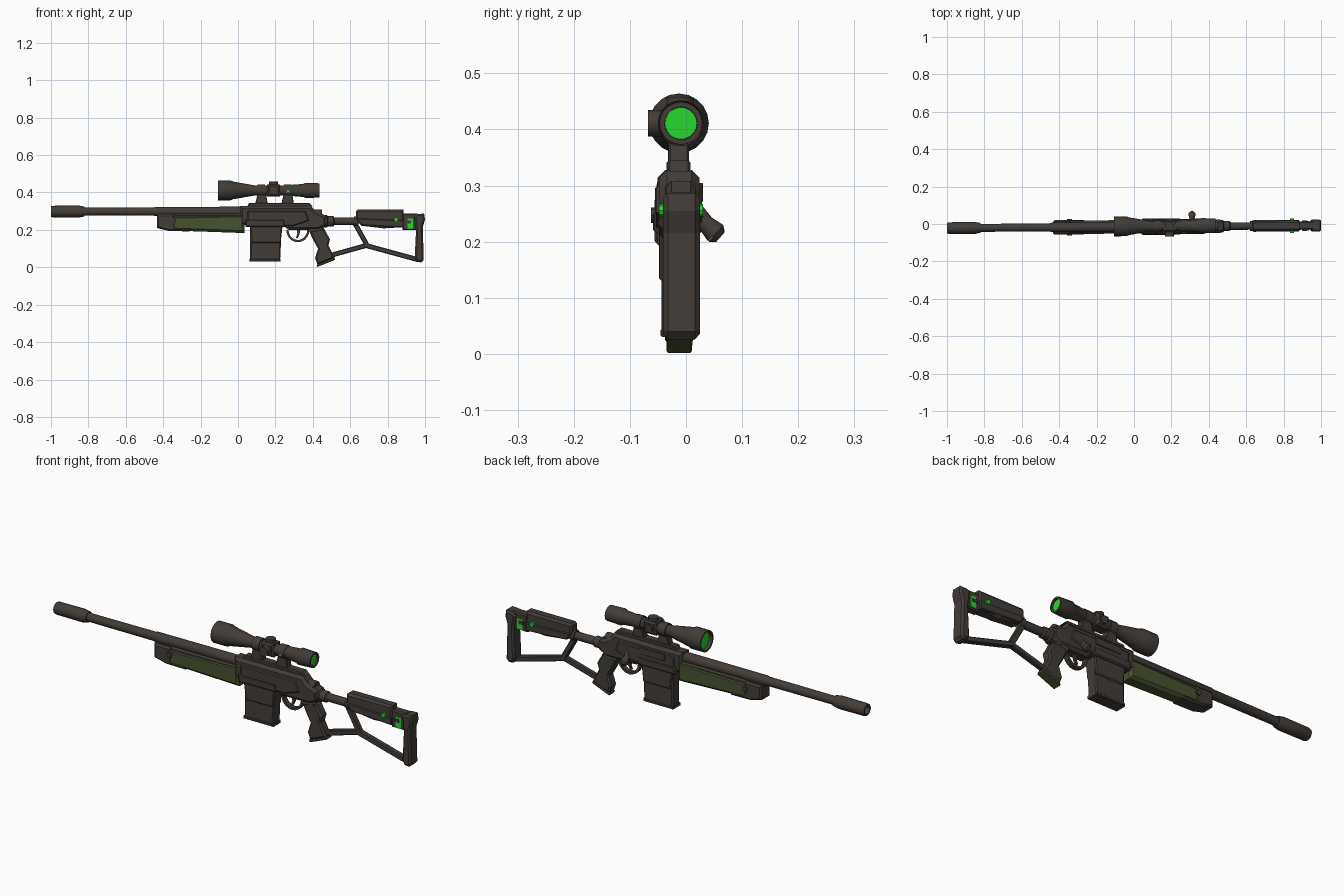
import bpy, bmesh, math
from mathutils import Vector


def material(name, rgb):
    m = bpy.data.materials.new(name)
    m.diffuse_color = (*rgb, 1)
    return m


DARK = material("dark_gunmetal", (0.055, 0.046, 0.039))
OLIVE = material("olive_green", (0.062, 0.085, 0.03))
GLOW = material("bright_green", (0.02, 0.68, 0.03))


def finish(name, bm, mat, smooth=False):
    # the whole rifle lies slightly skewed about the centre line
    for v in bm.verts:
        v.co.y += -0.015 + 0.007 * v.co.x
    bmesh.ops.recalc_face_normals(bm, faces=bm.faces)
    me = bpy.data.meshes.new(name)
    bm.to_mesh(me)
    bm.free()
    me.materials.append(mat)
    ob = bpy.data.objects.new(name, me)
    bpy.context.collection.objects.link(ob)
    if smooth:
        bpy.ops.object.select_all(action='DESELECT')
        ob.select_set(True)
        bpy.context.view_layer.objects.active = ob
        bpy.ops.object.shade_smooth_by_angle(angle=math.radians(35))
    return ob


def prism(name, pts, half, mat=DARK, chamfer=0.0, y=0.0):
    """Side profile (x, z) extruded to y +- half with chamfered rims."""
    bm = bmesh.new()
    f = bm.faces.new([bm.verts.new((x, y - half, z)) for x, z in pts])
    new = bmesh.ops.extrude_face_region(bm, geom=[f])["geom"]
    for v in new:
        if isinstance(v, bmesh.types.BMVert):
            v.co.y = y + half
    if chamfer:
        rims = [e for e in bm.edges if abs(e.verts[0].co.y - e.verts[1].co.y) < 1e-6]
        bmesh.ops.bevel(bm, geom=rims, offset=chamfer, segments=1, profile=0.5,
                        affect='EDGES', clamp_overlap=True)
    return finish(name, bm, mat)


def box(name, x0, x1, z0, z1, half, mat=DARK, chamfer=0.0, y=0.0):
    return prism(name, [(x0, z0), (x1, z0), (x1, z1), (x0, z1)], half, mat, chamfer, y)


def bar(name, a, b, width, half):
    a, b = Vector(a), Vector(b)
    n = (b - a).normalized()
    n = Vector((-n.y, n.x)) * width / 2
    return prism(name, [a + n, a - n, b - n, b + n], half, DARK, 0.004)


def lathe(name, prof, z, mat=DARK, segs=16, y=0.0):
    """Profile of (x, radius) turned about a lengthwise axis."""
    bm = bmesh.new()
    vs = [bm.verts.new((x, y, z + r)) for x, r in prof]
    es = [bm.edges.new(p) for p in zip(vs, vs[1:])]
    bmesh.ops.spin(bm, geom=vs + es, cent=(0, y, z), axis=(1, 0, 0),
                   angle=math.tau, steps=segs)
    bmesh.ops.remove_doubles(bm, verts=bm.verts, dist=1e-5)
    return finish(name, bm, mat, True)


def rod(name, a, b, r, mat=DARK, segs=12, r2=None):
    a, b = Vector(a), Vector(b)
    bm = bmesh.new()
    bmesh.ops.create_cone(bm, cap_ends=True, segments=segs, radius1=r,
                          radius2=r if r2 is None else r2, depth=(b - a).length)
    q = Vector((0, 0, 1)).rotation_difference(b - a)
    for v in bm.verts:
        v.co = q @ v.co + (a + b) / 2
    return finish(name, bm, mat, True)


# barrel and hollow muzzle
BZ = 0.298
lathe("barrel", [(-0.83, 0), (-0.83, 0.021), (-0.45, 0.022), (-0.44, 0.025),
                 (0.03, 0.026), (0.03, 0)], BZ)
lathe("muzzle", [(-0.93, 0), (-0.93, 0.018), (-1, 0.02), (-1, 0.028), (-0.99, 0.031),
                 (-0.85, 0.032), (-0.82, 0.026), (-0.82, 0)], BZ)

# handguard: dark core and front cap, green panels
prism("handguard_core", [(-0.43, 0.285), (0.03, 0.285), (0.03, 0.19), (-0.35, 0.2), (-0.43, 0.215)],
      0.031, DARK, 0.008)
prism("handguard_panel", [(-0.36, 0.275), (0.02, 0.283), (0.035, 0.27), (0.035, 0.183), (-0.36, 0.197)],
      0.036, OLIVE, 0.013)
prism("handguard_cap", [(-0.433, 0.282), (-0.34, 0.282), (-0.335, 0.215), (-0.26, 0.208),
                        (-0.26, 0.192), (-0.37, 0.194), (-0.433, 0.21)], 0.0385, DARK, 0.011)
for s, tag in ((-1, "front"), (1, "back")):
    rod("handguard_screw_" + tag, (-0.345, s * 0.03, 0.247), (-0.345, s * 0.045, 0.247), 0.014, DARK, 8)

# receiver
prism("receiver", [(0.01, 0.328), (0.39, 0.328), (0.415, 0.30), (0.475, 0.275), (0.475, 0.22),
                   (0.43, 0.2), (0.27, 0.2), (0.24, 0.225), (0.01, 0.225)], 0.036, DARK, 0.014)
prism("receiver_side_plate", [(0.05, 0.3), (0.36, 0.3), (0.38, 0.25), (0.3, 0.222), (0.05, 0.222)],
      0.041, DARK, 0.005)
box("ejection_port", 0.1, 0.24, 0.27, 0.305, 0.004, DARK, 0.002, 0.04)
box("magazine_well", 0.04, 0.25, 0.215, 0.255, 0.044, DARK, 0.006)
prism("magazine", [(0.065, 0.24), (0.235, 0.24), (0.225, 0.03), (0.065, 0.033)], 0.029, DARK, 0.006)
prism("magazine_collar", [(0.06, 0.24), (0.24, 0.24), (0.228, 0.13), (0.075, 0.13)], 0.034, DARK, 0.005)
box("magazine_floor", 0.062, 0.228, 0.03, 0.045, 0.031, DARK, 0.003)

# bolt handle on the far side
rod("bolt_arm", (0.31, 0.02, 0.275), (0.31, 0.055, 0.232), 0.01)
rod("bolt_knob", (0.31, 0.04, 0.24), (0.31, 0.066, 0.215), 0.013, DARK, 12, 0.02)
rod("bolt_knob_end", (0.31, 0.066, 0.215), (0.31, 0.074, 0.208), 0.02, DARK, 12, 0.012)
rod("bolt_body", (0.38, 0, 0.285), (0.45, 0, 0.285), 0.024)

# trigger and guard
arc = [math.pi + math.pi * i / 10 for i in range(11)]
prism("trigger_guard", [(0.32 + 0.062 * math.cos(t), 0.2 + 0.066 * math.sin(t)) for t in arc] +
      [(0.32 + 0.05 * math.cos(t), 0.2 + 0.054 * math.sin(t)) for t in reversed(arc)], 0.012)
prism("trigger", [(0.315, 0.205), (0.335, 0.205), (0.328, 0.175), (0.318, 0.155), (0.31, 0.157),
                  (0.317, 0.178)], 0.006)

# pistol grip
prism("grip", [(0.375, 0.205), (0.455, 0.215), (0.492, 0.15), (0.483, 0.118), (0.517, 0.05),
               (0.425, 0.014), (0.412, 0.05), (0.428, 0.1), (0.4, 0.15)], 0.025, DARK, 0.008)
prism("grip_collar", [(0.372, 0.207), (0.45, 0.217), (0.465, 0.2), (0.385, 0.183)], 0.027, OLIVE, 0.005)
prism("grip_base", [(0.516, 0.052), (0.519, 0.04), (0.425, 0.002), (0.42, 0.013)], 0.023, OLIVE, 0.003)

# stock tube, cheek piece and butt
lathe("stock_tube", [(0.46, 0), (0.46, 0.034), (0.475, 0.034), (0.48, 0.027), (0.51, 0.027),
                     (0.515, 0.02), (0.62, 0.02), (0.62, 0.026), (0.645, 0.026), (0.645, 0)], 0.246, DARK, 12)
prism("cheek_piece", [(0.63, 0.3), (0.64, 0.308), (0.885, 0.308), (0.89, 0.215), (0.78, 0.208),
                      (0.66, 0.222), (0.63, 0.25)], 0.027, DARK, 0.01)
prism("cheek_rib", [(0.63, 0.262), (0.885, 0.252), (0.885, 0.212), (0.66, 0.225)], 0.031, DARK, 0.004)
box("stock_rear_block", 0.88, 0.96, 0.2, 0.288, 0.022, DARK, 0.006)
box("stock_indicator", 0.905, 0.935, 0.205, 0.262, 0.025, GLOW)
box("indicator_clip", 0.898, 0.925, 0.235, 0.25, 0.028, DARK)
rod("stock_pin", (0.845, -0.039, 0.256), (0.845, 0.039, 0.256), 0.011, GLOW, 8)
prism("butt_plate", [(0.942, 0.27), (0.955, 0.285), (0.995, 0.287), (1.0, 0.255), (0.988, 0.215),
                     (0.993, 0.04), (0.98, 0.026), (0.955, 0.03), (0.945, 0.055), (0.952, 0.2)],
      0.033, DARK, 0.009)
bar("strut_front", (0.625, 0.235), (0.69, 0.118), 0.026, 0.014)
bar("strut_grip", (0.5, 0.065), (0.69, 0.118), 0.026, 0.013)
bar("strut_lower", (0.672, 0.12), (0.965, 0.04), 0.026, 0.014)

# scope rail and mounts
prism("scope_rail", [(0.05, 0.325), (0.06, 0.345), (0.38, 0.345), (0.4, 0.325)], 0.02, DARK, 0.004)
SZ, SY = 0.411, 0.003
for i, x in enumerate((0.105, 0.245)):
    prism(f"scope_mount_{i}", [(x - 0.015, 0.33), (x + 0.055, 0.33), (x + 0.045, 0.395), (x, 0.395)],
          0.018, DARK, 0.003)
    lathe(f"scope_ring_{i}", [(x, 0), (x, 0.033), (x + 0.04, 0.033), (x + 0.04, 0)], SZ, DARK, 12, SY)

# scope body with recessed lenses
lathe("scope_body", [(-0.085, 0), (-0.085, 0.043), (-0.108, 0.046), (-0.108, 0.053), (-0.04, 0.053),
                     (-0.025, 0.047), (0.09, 0.027), (0.25, 0.027), (0.35, 0.035), (0.36, 0.041),
                     (0.435, 0.038), (0.435, 0.029), (0.42, 0.028), (0.42, 0)], SZ, DARK, 20, SY)
rod("front_lens", (-0.09, SY, SZ), (-0.084, SY, SZ), 0.0435, GLOW, 20)
rod("rear_lens", (0.418, SY, SZ), (0.426, SY, SZ), 0.0285, GLOW, 20)

# scope turrets
box("turret_block", 0.155, 0.225, 0.378, 0.443, 0.032, DARK, 0.008, SY)
rod("top_turret", (0.19, SY, 0.44), (0.19, SY, 0.458), 0.024)
rod("side_turret", (0.19, -0.025, SZ), (0.19, -0.054, SZ), 0.024)
rod("far_turret", (0.19, 0.025, SZ), (0.19, 0.042, SZ), 0.02)
rod("scope_light", (0.268, -0.025, 0.405), (0.268, -0.034, 0.405), 0.008, GLOW, 8)
